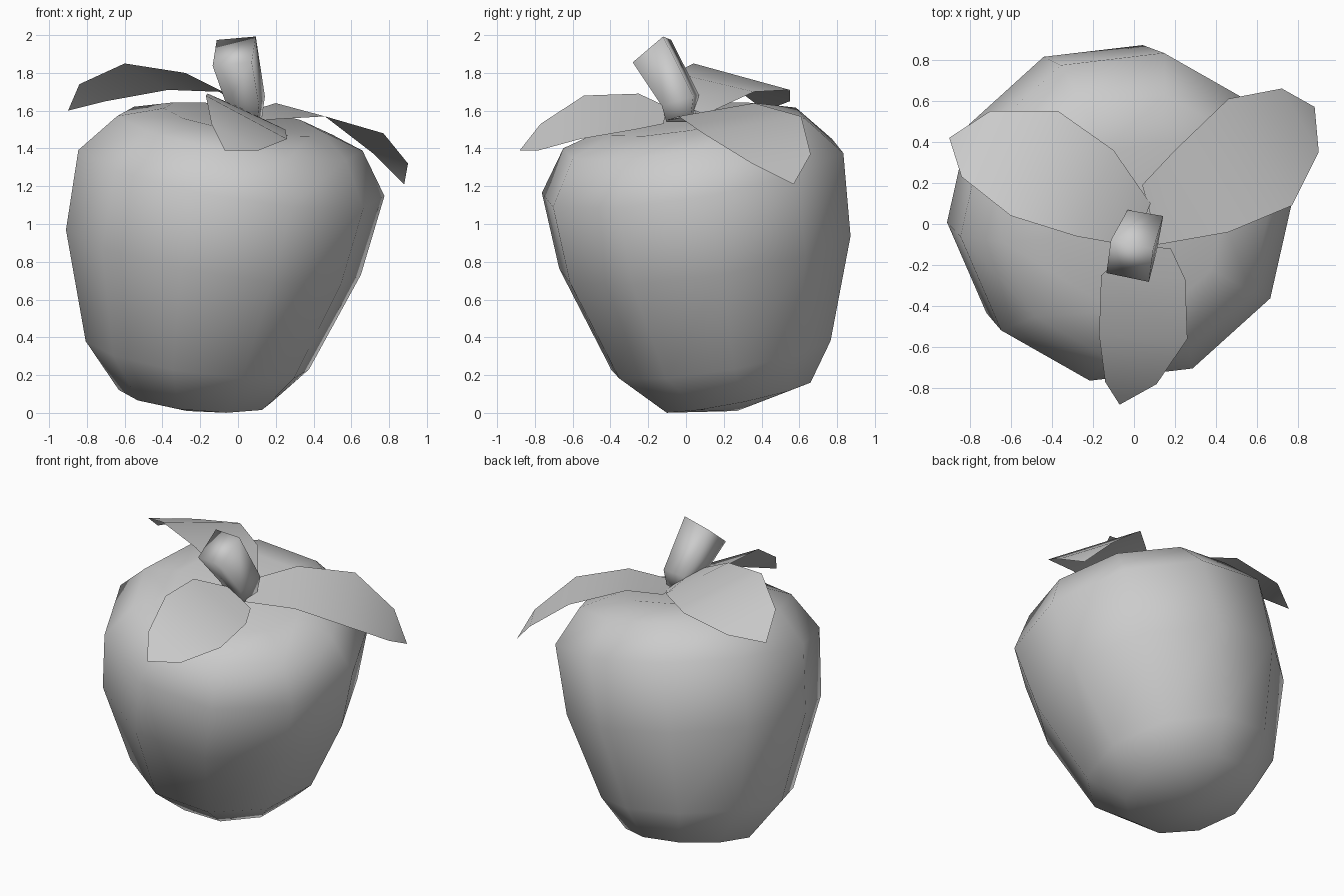
import bpy, bmesh, math
from mathutils import Vector

if "Cube" in bpy.data.objects:
    bpy.data.objects.remove(bpy.data.objects["Cube"], do_unlink=True)

grey = bpy.data.materials.new("plain grey")
grey.use_nodes = True
color = (0.6, 0.6, 0.6, 1)
grey.diffuse_color = color
grey.node_tree.nodes["Principled BSDF"].inputs["Base Color"].default_value = color


def finish(bm, name):
    """Turn a bmesh into a smooth shaded object."""
    mesh = bpy.data.meshes.new(name)
    for face in bm.faces:
        face.smooth = True
    bm.to_mesh(mesh)
    bm.free()
    mesh.materials.append(grey)
    obj = bpy.data.objects.new(name, mesh)
    bpy.context.scene.collection.objects.link(obj)
    return obj


def add_ring(bm, center, axis, radius, sides, phase):
    """Add a loop of vertices around a tilted axis."""
    turn = Vector((0, 0, 1)).rotation_difference(Vector(axis))
    ring = []
    for i in range(sides):
        a = math.radians(phase) + math.tau * i / sides
        offset = turn @ Vector((math.cos(a), math.sin(a), 0))
        ring.append(bm.verts.new(Vector(center) + offset * radius))
    return ring


def bridge(bm, rings):
    """Join successive loops with quads."""
    for low, high in zip(rings, rings[1:]):
        n = len(low)
        for i in range(n):
            j = (i + 1) % n
            bm.faces.new((low[i], low[j], high[j], high[i]))


def fan(bm, ring, tip):
    """Close a loop onto a single vertex."""
    point = bm.verts.new(tip)
    for i, v in enumerate(ring):
        bm.faces.new((v, ring[(i + 1) % len(ring)], point))


# Fruit body: ten sided sections along a leaning axis (center, tilt, radius)
sections = [((-0.225, 0.265, 0.09), (0.1, -0.2, 1), 0.41),
            ((-0.215, 0.185, 0.305), (0.145, -0.165, 1), 0.6),
            ((-0.13, 0.1, 0.85), (0.17, -0.15, 1), 0.795),
            ((-0.035, 0.035, 1.27), (0.17, -0.17, 1), 0.825),
            ((0.01, -0.01, 1.48), (0.16, -0.16, 1), 0.66),
            ((0.02, -0.02, 1.555), (0.16, -0.16, 1), 0.42)]
bm = bmesh.new()
rings = [add_ring(bm, c, tilt, r, 10, 6) for c, tilt, r in sections]
bridge(bm, rings)
fan(bm, rings[0], (-0.27, 0.27, 0.01))
fan(bm, rings[-1], (0.03, -0.02, 1.52))
bmesh.ops.recalc_face_normals(bm, faces=bm.faces)
finish(bm, "fruit_body")

# Stem: a short bent four sided tube, wider at its cut end
bm = bmesh.new()
rings = [add_ring(bm, (0.05, -0.03, 1.54), (0, 0, 1), 0.09, 4, 35),
         add_ring(bm, (0.04, -0.03, 1.655), (0, -0.3, 1), 0.125, 4, 35),
         add_ring(bm, (-0.02, -0.18, 1.915), (-0.2, -0.63, 0.77), 0.15, 4, 35)]
bridge(bm, rings)
bm.faces.new(rings[0])
bm.faces.new(rings[-1])
bmesh.ops.recalc_face_normals(bm, faces=bm.faces)
finish(bm, "stem")


def leaf(name, rail, other, tip):
    """Thin leaf spanned between two edge rails and ending in a tip."""
    bm = bmesh.new()
    a = [bm.verts.new(p) for p in rail]
    b = [bm.verts.new(p) for p in other]
    for i in range(len(a) - 1):
        bm.faces.new((a[i], b[i], b[i + 1], a[i + 1]))
    bm.faces.new((a[-1], b[-1], bm.verts.new(tip)))
    bm.normal_update()
    if sum(f.normal.z for f in bm.faces) < 0:
        bmesh.ops.reverse_faces(bm, faces=bm.faces)
    finish(bm, name)


leaf("right_leaf",
     [(0, -0.11, 1.66), (-0.28, -0.06, 1.8), (-0.6, 0.04, 1.85), (-0.84, 0.23, 1.74)],
     [(0.08, 0.1, 1.58), (-0.1, 0.36, 1.7), (-0.37, 0.55, 1.71), (-0.7, 0.55, 1.65)],
     (-0.9, 0.42, 1.6))
leaf("left_leaf",
     [(0.12, -0.1, 1.55), (0.46, -0.04, 1.57), (0.77, 0.09, 1.48), (0.9, 0.35, 1.32)],
     [(0.04, 0.19, 1.59), (0.2, 0.36, 1.64), (0.46, 0.61, 1.57), (0.72, 0.66, 1.37)],
     (0.88, 0.57, 1.21))
leaf("front_leaf",
     [(0, -0.1, 1.62), (-0.16, -0.25, 1.69), (-0.17, -0.54, 1.68), (-0.14, -0.77, 1.53)],
     [(0.18, -0.12, 1.53), (0.25, -0.27, 1.5), (0.26, -0.56, 1.45), (0.11, -0.78, 1.39)],
     (-0.07, -0.88, 1.39))
